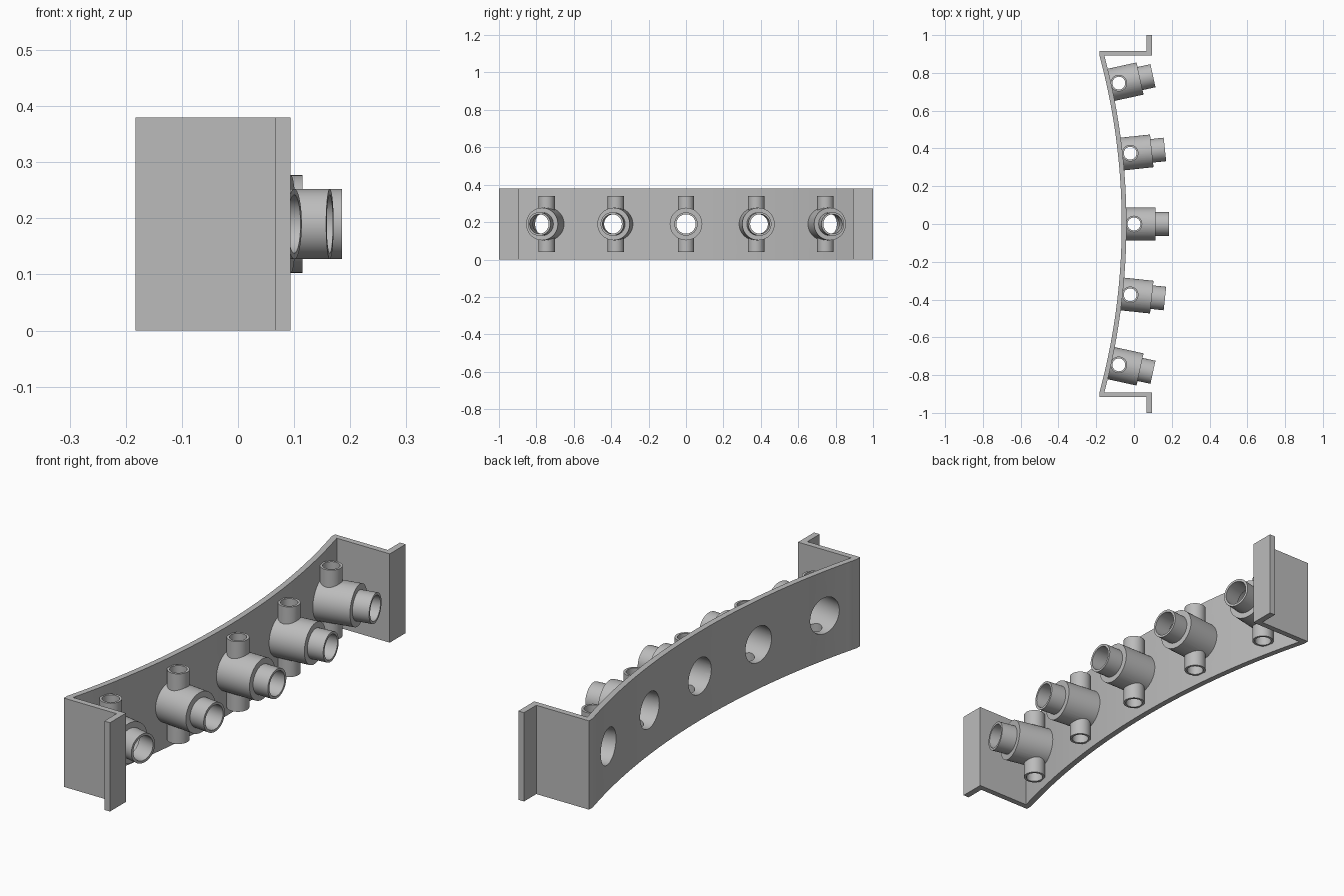
import bpy, bmesh, math
from mathutils import Matrix

if "Cube" in bpy.data.objects:
    bpy.data.objects.remove(bpy.data.objects["Cube"])

HEIGHT = 0.38
MID_Z = HEIGHT / 2
CENTRE_X = -3.5            # centre of the plate's arc
R_BACK, R_FRONT = 3.435, 3.46
R_PORT = 3.5               # arc on which the upright pipes stand

grey = bpy.data.materials.new("metal grey")
grey.diffuse_color = (0.5, 0.5, 0.5, 1)
grey.use_nodes = True
grey.node_tree.nodes["Principled BSDF"].inputs["Base Color"].default_value = grey.diffuse_color


def make_object(name, bm):
    bmesh.ops.recalc_face_normals(bm, faces=bm.faces)
    mesh = bpy.data.meshes.new(name)
    bm.to_mesh(mesh)
    bm.free()
    mesh.materials.append(grey)
    obj = bpy.data.objects.new(name, mesh)
    bpy.context.collection.objects.link(obj)
    return obj


def revolve(name, profile, matrix, sides=48):
    """Closed solid of revolution about local x from (radius, x) points."""
    bm = bmesh.new()
    rings = []
    for r, x in profile:
        rings.append([bm.verts.new((x, r * math.cos(a), r * math.sin(a)))
                      for a in (2 * math.pi * k / sides for k in range(sides))])
    for low, high in zip(rings, rings[1:]):
        for k in range(sides):
            n = (k + 1) % sides
            bm.faces.new((low[k], low[n], high[n], high[k]))
    bm.faces.new(rings[0])
    bm.faces.new(rings[-1])
    bm.transform(matrix)
    return make_object(name, bm)


def combine(target, other, operation):
    """Boolean the other object into the target, then remove it."""
    mod = target.modifiers.new("boolean", 'BOOLEAN')
    mod.operation, mod.solver, mod.object = operation, 'EXACT', other
    bpy.context.view_layer.objects.active = target
    bpy.ops.object.modifier_apply(modifier=mod.name)
    bpy.data.objects.remove(other)


def smooth(obj):
    bpy.ops.object.select_all(action='DESELECT')
    obj.select_set(True)
    bpy.context.view_layer.objects.active = obj
    bpy.ops.object.shade_smooth_by_angle(angle=math.radians(30))


def arc(radius, y_end, steps=48):
    ys = [-y_end + 2 * y_end * k / steps for k in range(steps + 1)]
    return [(CENTRE_X + math.sqrt(radius * radius - y * y), y) for y in ys]


# Curved plate with a return wall and a mounting tab at each end
WALL_IN, WALL_OUT = 0.892, 0.917
TAB_IN, TAB_OUT = 0.067, 0.094
back = arc(R_BACK, WALL_IN)
front = arc(R_FRONT, WALL_IN)
x_end = back[0][0]
end = [(x_end, WALL_OUT), (TAB_IN, WALL_OUT), (TAB_IN, 1.0),
       (TAB_OUT, 1.0), (TAB_OUT, WALL_IN)]
outline = back + end + front[::-1] + [(x, -y) for x, y in reversed(end)]
bm = bmesh.new()
face = bm.faces.new([bm.verts.new((x, y, 0)) for x, y in outline])
lifted = bmesh.ops.extrude_face_region(bm, geom=[face])["geom"]
bmesh.ops.translate(bm, vec=(0, 0, HEIGHT),
                    verts=[v for v in lifted if isinstance(v, bmesh.types.BMVert)])
bracket = make_object("curved_bracket", bm)

# Five stepped nozzles, each with a hollow upright cross pipe
upright = Matrix.Rotation(-math.pi / 2, 4, 'Y')
for i in range(-2, 3):
    a = math.radians(6.15 * i)
    place = (Matrix.Translation((CENTRE_X + R_PORT * math.cos(a),
                                 R_PORT * math.sin(a), MID_Z))
             @ Matrix.Rotation(a, 4, 'Z'))
    bore = [(0.077, -0.12), (0.077, 0.105), (0.052, 0.105), (0.052, 0.25)]

    nozzle = revolve(f"nozzle_{i + 3}", [(0.087, -0.043), (0.087, 0.115),
                                         (0.0625, 0.115), (0.0625, 0.185)], place)
    pipe = revolve("pipe", [(0.044, -0.15), (0.044, 0.15)], place @ upright, 32)
    combine(nozzle, pipe, 'UNION')
    combine(nozzle, revolve("bore", bore, place), 'DIFFERENCE')
    pipe_bore = revolve("pipe_bore", [(0.034, -0.2), (0.034, 0.2)],
                        place @ upright, 32)
    combine(nozzle, pipe_bore, 'DIFFERENCE')
    smooth(nozzle)

    # Matching hole through the plate
    hole = revolve("hole", [(0.077, -0.12), (0.077, 0.02)], place)
    combine(bracket, hole, 'DIFFERENCE')

smooth(bracket)
